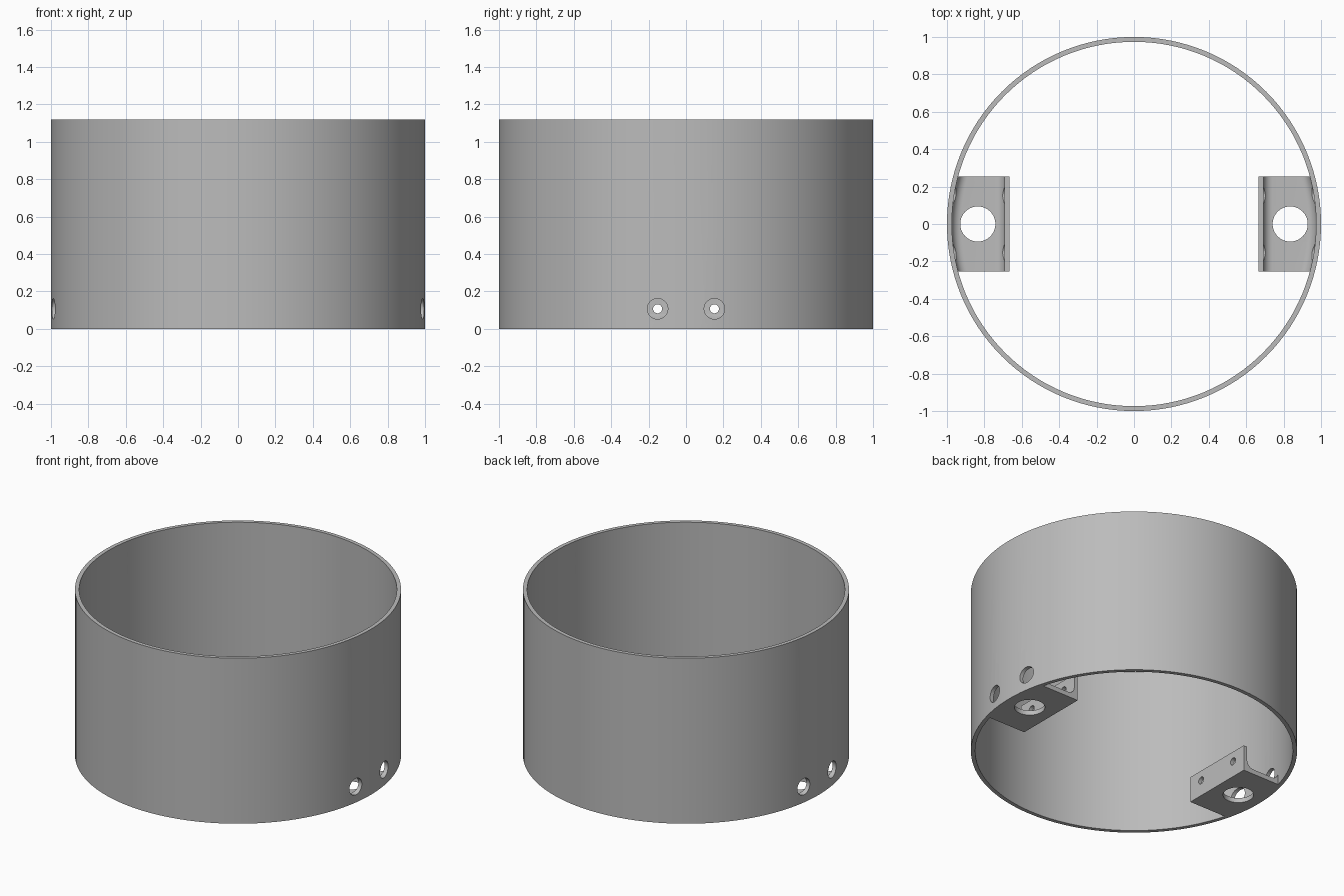
import bpy, bmesh, math
from mathutils import Matrix

if "Cube" in bpy.data.objects:
    bpy.data.objects.remove(bpy.data.objects["Cube"])

H, R_OUT, R_IN = 1.12, 1.0, 0.974

grey = bpy.data.materials.new("mid_grey")
grey.diffuse_color = (0.5, 0.5, 0.5, 1)
grey.use_nodes = True
grey.node_tree.nodes["Principled BSDF"].inputs["Base Color"].default_value = grey.diffuse_color


def make_object(name, bm):
    bmesh.ops.recalc_face_normals(bm, faces=bm.faces[:])
    mesh = bpy.data.meshes.new(name)
    bm.to_mesh(mesh)
    bm.free()
    mesh.materials.append(grey)
    obj = bpy.data.objects.new(name, mesh)
    bpy.context.collection.objects.link(obj)
    return obj


def loft(name, sections, closed):
    """Bridge equal-length section loops, capped or joined into a ring."""
    bm = bmesh.new()
    loops = [[bm.verts.new(p) for p in s] for s in sections]
    n = len(loops[0])
    pairs = list(zip(loops, loops[1:]))
    if closed:
        pairs.append((loops[-1], loops[0]))
    else:
        bm.faces.new(loops[0])
        bm.faces.new(loops[-1])
    for a, b in pairs:
        for i in range(n):
            j = (i + 1) % n
            bm.faces.new((a[i], a[j], b[j], b[i]))
    return make_object(name, bm)


def drill(obj, centre, radius, length, axis):
    """Cut a round hole along x or z."""
    bm = bmesh.new()
    rot = Matrix.Rotation(math.pi / 2, 4, 'Y') if axis == 'x' else Matrix()
    bmesh.ops.create_cone(bm, cap_ends=True, segments=40, radius1=radius, radius2=radius,
                          depth=length, matrix=Matrix.Translation(centre) @ rot)
    cutter = make_object("hole_cutter", bm)
    cutter.hide_render = True
    mod = obj.modifiers.new("hole", 'BOOLEAN')
    mod.operation, mod.solver, mod.object = 'DIFFERENCE', 'EXACT', cutter
    bpy.context.view_layer.objects.active = obj
    bpy.ops.object.modifier_apply(modifier=mod.name)
    bpy.data.objects.remove(cutter)


def smooth(obj):
    bpy.ops.object.select_all(action='DESELECT')
    obj.select_set(True)
    bpy.context.view_layer.objects.active = obj
    bpy.ops.object.shade_smooth_by_angle(angle=math.radians(30))


# Open tube wall
rings = []
for k in range(128):
    a = 2 * math.pi * k / 128
    rings.append([(r * math.cos(a), r * math.sin(a), z)
                  for r, z in ((R_OUT, 0), (R_OUT, H), (R_IN, H), (R_IN, 0))])
tube = loft("tube_wall", rings, True)


# Channel bracket: inner plate, floor and two fillets, following the curved wall
def bracket_section(side, y):
    x0, x1, floor, top, f = 0.665, 0.692, 0.032, 0.175, 0.05
    wall = math.sqrt(R_IN ** 2 - y ** 2)
    back = wall + 0.008
    pts = [(back, 0), (x0, 0), (x0, top), (x1, top)]
    arc = [math.radians(90 * i / 8) for i in range(9)]
    pts += [(x1 + f - f * math.cos(t), floor + f - f * math.sin(t)) for t in arc]
    pts += [(wall - f + f * math.sin(t), floor + f - f * math.cos(t)) for t in arc]
    pts += [(back, floor + f)]
    return [(side * x, y, z) for x, z in pts]


for side, label in ((-1, "left"), (1, "right")):
    ys = [-0.255 + 0.51 * i / 16 for i in range(17)]
    bracket = loft(label + "_bracket", [bracket_section(side, y) for y in ys], False)
    # Large floor hole
    drill(bracket, (side * 0.835, 0, 0), 0.094, 0.3, 'z')
    # Screw holes in the plate, wide access holes through the wall
    for y in (-0.152, 0.152):
        drill(bracket, (side * 0.68, y, 0.107), 0.024, 0.12, 'x')
        drill(bracket, (side * 0.896, y, 0.107), 0.055, 0.406, 'x')
        drill(tube, (side * 0.95, y, 0.107), 0.055, 0.3, 'x')
    smooth(bracket)
smooth(tube)
